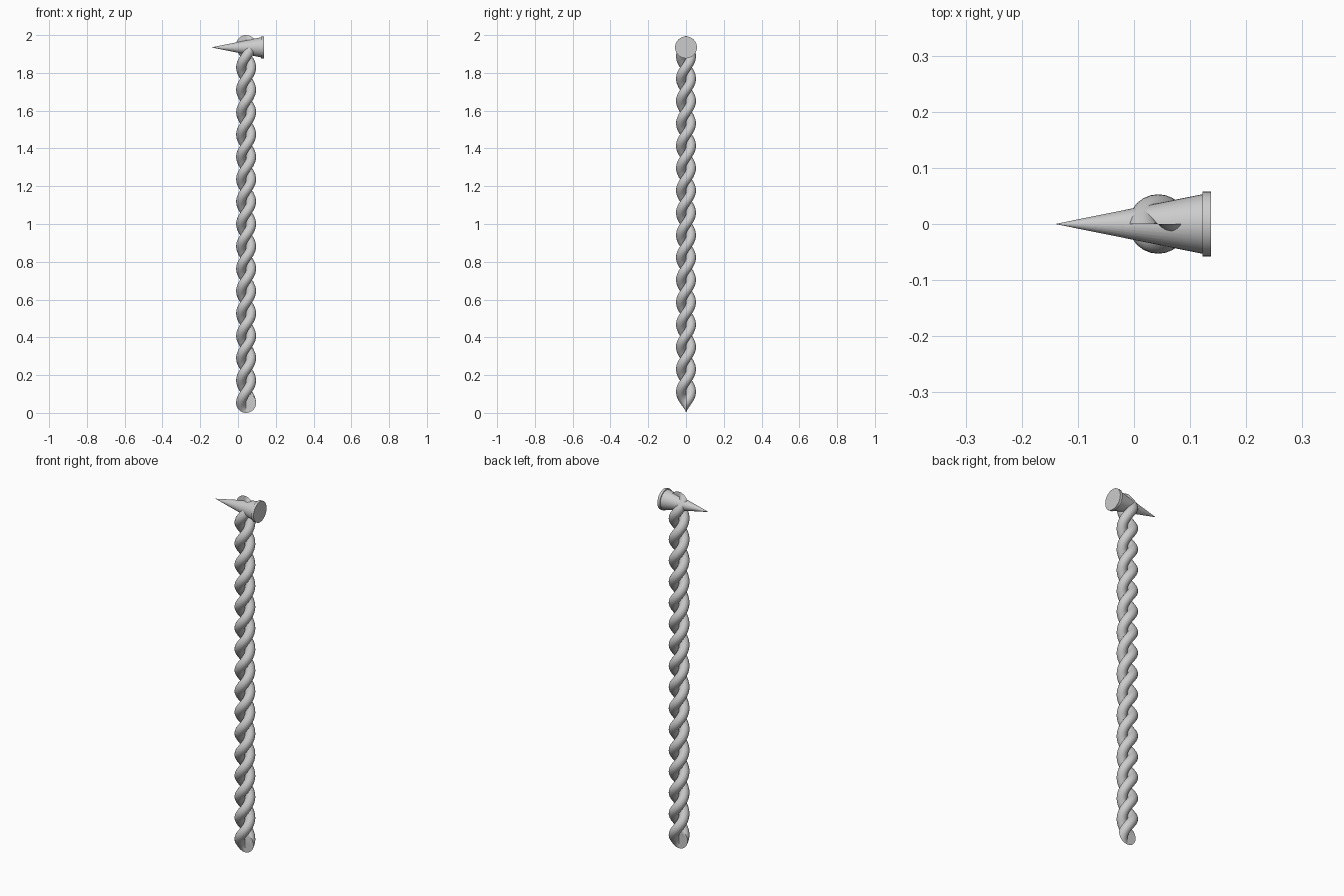
import bpy, bmesh
from math import sin, cos, pi, radians

if "Cube" in bpy.data.objects:
    bpy.data.objects.remove(bpy.data.objects["Cube"])

AX = 0.043        # handle axis in x
R = 0.053         # radius of the swept disc
HEAD_Z = 1.935


def finish(name, bm, angle=40):
    bmesh.ops.recalc_face_normals(bm, faces=bm.faces[:])
    me = bpy.data.meshes.new(name)
    bm.to_mesh(me)
    bm.free()
    ob = bpy.data.objects.new(name, me)
    bpy.context.collection.objects.link(ob)
    bpy.ops.object.select_all(action='DESELECT')
    ob.select_set(True)
    bpy.context.view_layer.objects.active = ob
    bpy.ops.object.shade_smooth_by_angle(angle=radians(angle))
    return ob


def bridge(bm, rings):
    for a, b in zip(rings, rings[1:]):
        for i in range(len(a)):
            j = (i + 1) % len(a)
            bm.faces.new((a[i], a[j], b[j], b[i]))


# Twisted handle: an upright disc screwed along the axis makes two strands
bm = bmesh.new()
half_turns, per_half, sides = 16, 12, 32
z0, z1 = R, 2.0 - R
steps = half_turns * per_half
rings = []
for s in range(steps + 1):
    f = s / steps
    t = f * half_turns * pi
    ring = []
    for k in range(sides):
        a = 2 * pi * k / sides
        r = R * cos(a)
        ring.append(bm.verts.new((AX + r * cos(t), r * sin(t), z0 + f * (z1 - z0) + R * sin(a))))
    rings.append(ring)
bridge(bm, rings)
bm.faces.new(rings[0])
bm.faces.new(rings[-1])
finish("twisted_handle", bm, 60)

# Hammer head: long spike flaring into a rimmed striking face
bm = bmesh.new()
profile = [(-0.138, 0.0005), (0.122, 0.053), (0.122, 0.058), (0.137, 0.058)]
rings = [[bm.verts.new((x, r * cos(2 * pi * k / 32), HEAD_Z + r * sin(2 * pi * k / 32)))
          for k in range(32)] for x, r in profile]
bridge(bm, rings)
bm.faces.new(rings[0])
bm.faces.new(rings[-1])
finish("spiked_hammer_head", bm, 40)
